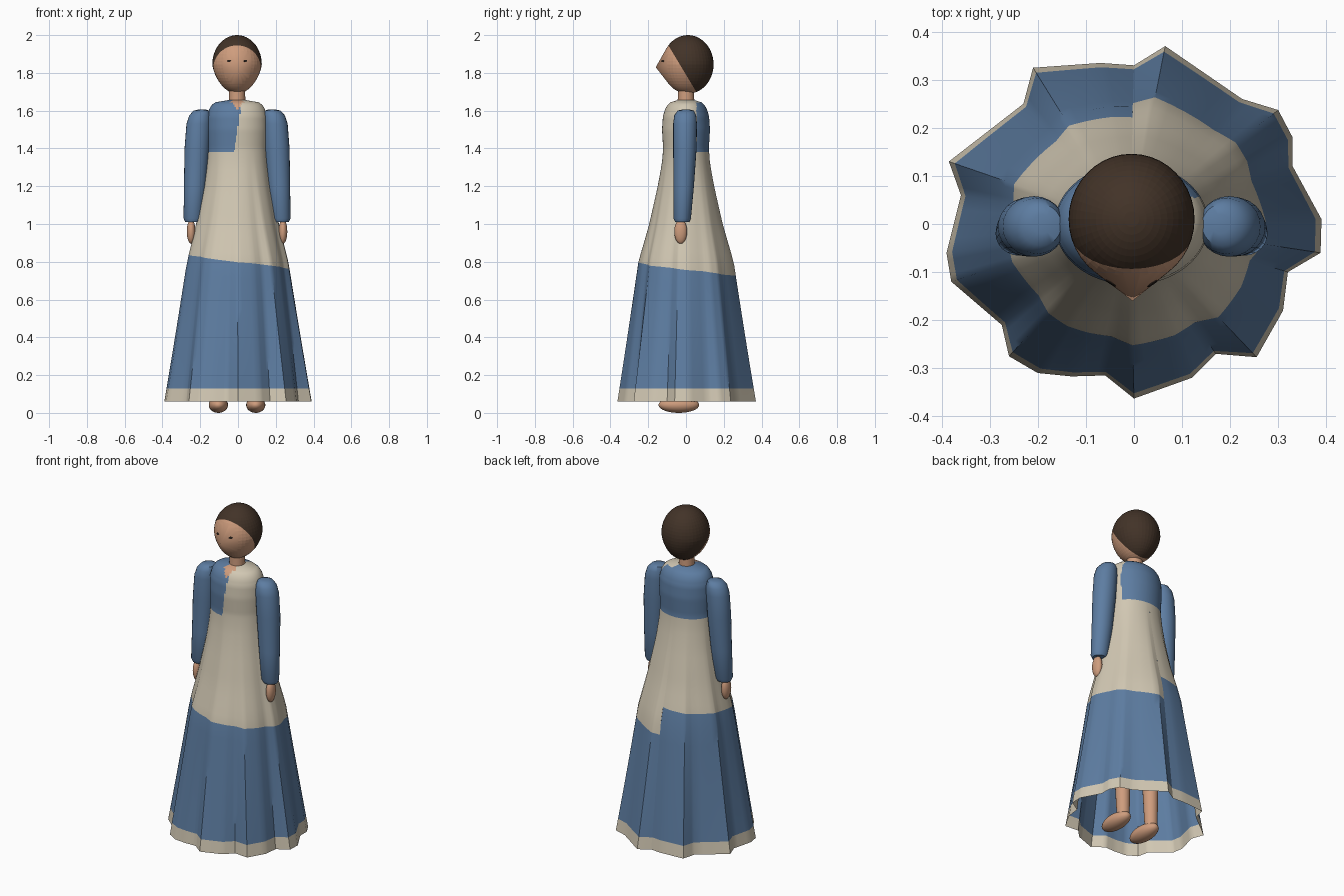
import bpy, bmesh, math
from mathutils import Vector, Matrix
from mathutils.bvhtree import BVHTree

cube = bpy.data.objects.get("Cube")
if cube:
    bpy.data.objects.remove(cube, do_unlink=True)

MID = -0.005  # sideways offset of the upper figure


def material(name, rgb):
    m = bpy.data.materials.new(name)
    m.use_nodes = True
    m.diffuse_color = (*rgb, 1)
    m.node_tree.nodes["Principled BSDF"].inputs["Base Color"].default_value = (*rgb, 1)
    return m


blue = material("blue cloth", (0.11, 0.205, 0.36))
cream = material("cream cloth", (0.64, 0.575, 0.45))
skin = material("skin", (0.62, 0.335, 0.205))
brown = material("dark brown hair", (0.055, 0.033, 0.021))
black = material("eye black", (0.02, 0.013, 0.01))


def finish(name, bm, mats, angle=50, fix_normals=True):
    if fix_normals:
        bmesh.ops.recalc_face_normals(bm, faces=bm.faces[:])
    mesh = bpy.data.meshes.new(name)
    bm.to_mesh(mesh)
    bm.free()
    for m in mats:
        mesh.materials.append(m)
    ob = bpy.data.objects.new(name, mesh)
    bpy.context.scene.collection.objects.link(ob)
    bpy.ops.object.select_all(action="DESELECT")
    ob.select_set(True)
    bpy.context.view_layer.objects.active = ob
    bpy.ops.object.shade_smooth_by_angle(angle=math.radians(angle))
    return ob


def grid(bm, columns):
    """Skin a list of vertical point columns, open at the seam."""
    cols = [[bm.verts.new(p) for p in c] for c in columns]
    for a, b in zip(cols, cols[1:]):
        for j in range(len(a) - 1):
            bm.faces.new((a[j], b[j], b[j + 1], a[j + 1]))


def loft(name, rings, mat, sides=24):
    """Closed tube through elliptical rings (z, x, y, rx, ry)."""
    bm = bmesh.new()
    columns = []
    for i in range(sides + 1):
        c = math.cos(math.tau * i / sides)
        s = math.sin(math.tau * i / sides)
        columns.append([(x + rx * c, y + ry * s, z) for z, x, y, rx, ry in rings])
    grid(bm, columns)
    bmesh.ops.remove_doubles(bm, verts=bm.verts[:], dist=0.0001)
    bmesh.ops.holes_fill(bm, edges=[e for e in bm.edges if e.is_boundary], sides=sides)
    return finish(name, bm, [mat])


def ellipsoid(name, centre, radii, mat):
    bm = bmesh.new()
    bmesh.ops.create_uvsphere(bm, u_segments=24, v_segments=14, radius=1)
    bmesh.ops.transform(bm, matrix=Matrix.Translation(centre) @ Matrix.Diagonal((*radii, 1)), verts=bm.verts)
    return finish(name, bm, [mat])


def lerp(a, b, f):
    return a + (b - a) * f


# Dress: wavy hem outline from the back round by the right, blended into ellipses
HEM = [(0, .33), (-.07, .335), (-.21, .325), (-.23, .25), (-.385, .13), (-.36, .06),
       (-.39, -.06), (-.38, -.12), (-.275, -.21), (-.26, -.275), (-.2, -.31), (-.13, -.317),
       (-.06, -.315), (0, -.363), (.12, -.32), (.17, -.27), (.255, -.277), (.31, -.18),
       (.32, -.1), (.388, -.06), (.39, .01), (.33, .12), (.33, .18), (.3, .237),
       (.225, .26), (.065, .37)]
PROFILE = [(.06, .36, .335), (.8, .26, .243), (1, .215, .19), (1.2, .176, .148),
           (1.32, .16, .127), (1.4, .155, .121), (1.5, .16, .127), (1.57, .158, .122),
           (1.61, .147, .11), (1.635, .13, .094), (1.65, .105, .075), (1.657, .04, .04)]
WAIST = 1.38


def radii_at(z):
    for (z0, a0, b0), (z1, a1, b1) in zip(PROFILE, PROFILE[1:]):
        if z <= z1:
            f = (z - z0) / (z1 - z0)
            return lerp(a0, a1, f), lerp(b0, b1, f)
    return PROFILE[-1][1:]


def ellipse_radius(a, b, ang):
    return 1 / math.hypot(math.cos(ang) / a, math.sin(ang) / b)


def band_edge(t):
    return 0.875 - 0.155 * t  # the skirt band winds down round the figure


STEPS = 4
outline = []
for p, q in zip(HEM, HEM[1:] + HEM[:1]):
    outline += [Vector(p).lerp(Vector(q), k / STEPS) for k in range(STEPS)]
outline.append(Vector(HEM[0]))

LOW, MIDDLE, HIGH = 8, 12, 22
columns = []
for i, h in enumerate(outline):
    t = i / (len(outline) - 1)
    ang = math.atan2(h.y, h.x)
    wave = h.length / ellipse_radius(*PROFILE[0][1:], ang) - 1
    edge = band_edge(t)
    zs = [0.06]
    zs += [lerp(0.13, edge, k / LOW) for k in range(LOW)]
    zs += [lerp(edge, WAIST, k / MIDDLE) for k in range(MIDDLE)]
    zs += [lerp(WAIST, PROFILE[-1][0], k / HIGH) for k in range(HIGH + 1)]
    col = []
    for z in zs:
        w = max(0, (WAIST - z) / (WAIST - 0.06))
        r = ellipse_radius(*radii_at(z), ang) * (1 + w * wave)
        col.append((r * math.cos(ang) + MID * (1 - w), r * math.sin(ang), z))
    columns.append(col)

bm = bmesh.new()
grid(bm, columns)
rows = len(columns[0]) - 1
for n, f in enumerate(bm.faces):
    row = n % rows
    c = f.calc_center_median()
    if row == 0:
        f.material_index = 1
    elif row <= LOW:
        f.material_index = 0
    elif row <= LOW + MIDDLE:
        f.material_index = 1
    elif c.y < 0 and abs(c.x + 0.004) < (c.z - 1.6) * 0.6:
        f.material_index = 2
    else:
        split = -0.02 + (c.z - WAIST) * 0.15
        f.material_index = 0 if c.y > 0.055 or c.x < split else 1
finish("dress", bm, [blue, cream, skin], 40, False)

# Neck
loft("neck", [(1.6, MID, 0, .045, .045), (1.74, MID, 0, .042, .042)], skin)

# Head: tapered ball drawn out to a pointed nose, hair cut off by a slanted plane
bm = bmesh.new()
bmesh.ops.create_uvsphere(bm, u_segments=40, v_segments=26, radius=1)
for v in bm.verts:
    v.co.x *= 1 + 0.16 * min(0, v.co.z)
    v.co = Vector((MID + v.co.x * .131, .01 + v.co.y * .136, 1.845 + v.co.z * .155))
bm.verts.new((-0.003, -0.16, 1.83))
hull = bmesh.ops.convex_hull(bm, input=bm.verts[:])
bmesh.ops.delete(bm, geom=[v for v in bm.verts if not v.link_faces], context="VERTS")
hairline = Vector((0, -0.1, 1.957))
back = Vector((0, 1, 0.6)).normalized()
bmesh.ops.bisect_plane(bm, geom=bm.verts[:] + bm.edges[:] + bm.faces[:],
                       plane_co=hairline, plane_no=back)
for f in bm.faces:
    f.material_index = int((f.calc_center_median() - hairline).dot(back) > 0)
surface = BVHTree.FromBMesh(bm)
finish("head", bm, [skin, brown], 40)

# Eyes: thin plates laid on the face
for side, label in ((-1, "right"), (1, "left")):
    hit, normal, _, _ = surface.ray_cast(Vector((MID + side * .043, -1, 1.863)), Vector((0, 1, 0)))
    if normal.y > 0:
        normal.negate()
    turn = normal.to_track_quat("Z", "Y").to_matrix().to_4x4()
    bm = bmesh.new()
    bmesh.ops.create_cone(bm, cap_ends=True, segments=12, radius1=1, radius2=1, depth=1)
    bmesh.ops.transform(bm, matrix=Matrix.Translation(hit) @ turn @ Matrix.Diagonal((.012, .006, .004, 1)),
                        verts=bm.verts)
    finish(label + "_eye", bm, [black])

    # Sleeves, hands, legs and feet
    sleeve = [(1.606, .185, 0, .02, .02), (1.6, .188, -.002, .042, .043), (1.575, .196, -.004, .057, .058),
              (1.53, .203, -.005, .065, .063), (1.4, .212, -.006, .066, .062), (1.2, .222, -.012, .059, .054),
              (1.03, .233, -.02, .05, .046), (1.01, .234, -.02, .04, .037)]
    loft(label + "_sleeve", [(z, MID + side * x, y, rx, ry) for z, x, y, rx, ry in sleeve], blue)
    ellipsoid(label + "_hand", (MID + side * .243, -.028, .96), (.023, .034, .065), skin)
    foot_x = MID + side * .099
    loft(label + "_leg", [(.05, foot_x, .02, .035, .035), (.5, foot_x, .01, .05, .05),
                          (.9, foot_x, 0, .055, .055)], skin)
    ellipsoid(label + "_foot", (foot_x, -.038, .042), (.051, .108, .042), skin)
